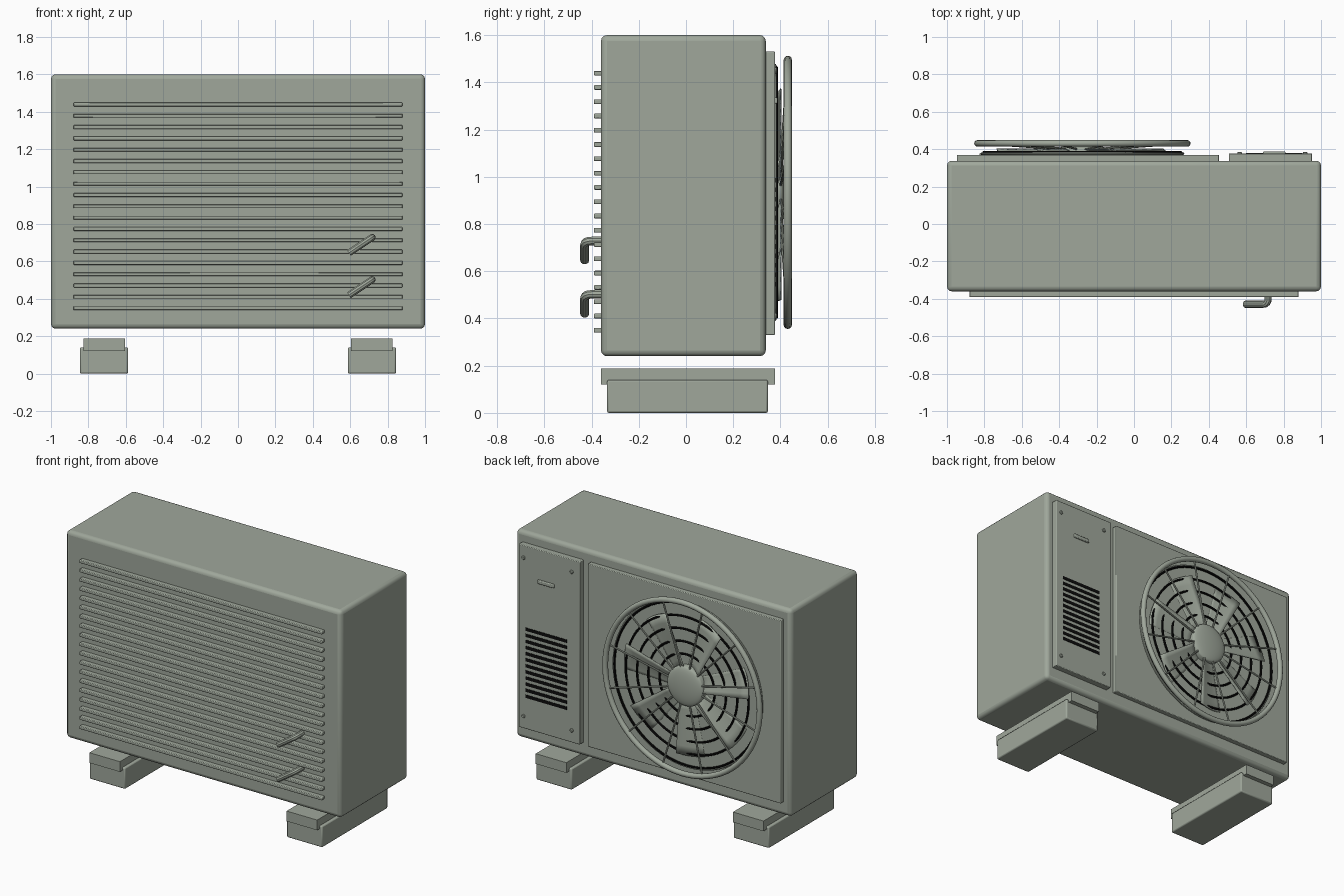
import bpy, bmesh, math
from mathutils import Vector

cube = bpy.data.objects.get("Cube")
if cube:
    bpy.data.objects.remove(cube, do_unlink=True)


def material(name, rgb):
    m = bpy.data.materials.new(name)
    m.use_nodes = True
    m.diffuse_color = (*rgb, 1)
    m.node_tree.nodes["Principled BSDF"].inputs["Base Color"].default_value = (*rgb, 1)
    return m


GREY = material("grey green paint", (0.35, 0.39, 0.33))
BLACK = material("black", (0.004, 0.004, 0.004))


def finish(name, bm, mat=GREY, bevel=0, segments=2, smooth=True):
    bmesh.ops.recalc_face_normals(bm, faces=bm.faces)
    mesh = bpy.data.meshes.new(name)
    bm.to_mesh(mesh)
    bm.free()
    ob = bpy.data.objects.new(name, mesh)
    bpy.context.collection.objects.link(ob)
    mesh.materials.append(mat)
    if bevel:
        mod = ob.modifiers.new("bevel", "BEVEL")
        mod.width, mod.segments = bevel, segments
    if smooth:
        bpy.ops.object.select_all(action="DESELECT")
        ob.select_set(True)
        bpy.context.view_layer.objects.active = ob
        bpy.ops.object.shade_smooth_by_angle(angle=math.radians(35))
    return ob


def box(name, x, y, z, mat=GREY, bevel=0, segments=2):
    """Box from three (low, high) ranges."""
    bm = bmesh.new()
    bmesh.ops.create_cube(bm, size=1)
    for v in bm.verts:
        v.co = Vector([lo + (hi - lo) * (c + 0.5) for c, (lo, hi) in zip(v.co, (x, y, z))])
    return finish(name, bm, mat, bevel, segments)


def lathe(name, profile, x, z, closed=False, mat=GREY, sides=64):
    """Turn (radius, y) points around an axis running along y."""
    bm = bmesh.new()
    vs = [bm.verts.new((x + r, y, z)) for r, y in profile]
    pairs = list(zip(vs, vs[1:])) + ([(vs[-1], vs[0])] if closed else [])
    edges = [bm.edges.new(p) for p in pairs]
    bmesh.ops.spin(bm, geom=vs + edges, cent=(x, 0, z), axis=(0, 1, 0),
                   angle=math.tau, steps=sides)
    bmesh.ops.remove_doubles(bm, verts=bm.verts, dist=1e-5)
    return finish(name, bm, mat)


def ring(name, radius, y, tube, mat=GREY, corners=8):
    section = [(radius + tube * math.cos(i * math.tau / corners),
                y + tube * math.sin(i * math.tau / corners)) for i in range(corners)]
    return lathe(name, section, FAN_X, FAN_Z, True, mat, 72)


def tube(name, points, radius):
    """Round capped tube through the points, as a mesh."""
    curve = bpy.data.curves.new(name, "CURVE")
    curve.dimensions = "3D"
    curve.bevel_depth, curve.bevel_resolution = radius, 3
    curve.use_fill_caps = True
    spline = curve.splines.new("POLY")
    spline.points.add(len(points) - 1)
    for p, co in zip(spline.points, points):
        p.co = (*co, 1)
    helper = bpy.data.objects.new(name + "_path", curve)
    bpy.context.collection.objects.link(helper)
    bpy.context.view_layer.update()
    mesh = bpy.data.meshes.new_from_object(
        helper.evaluated_get(bpy.context.evaluated_depsgraph_get()))
    bm = bmesh.new()
    bm.from_mesh(mesh)
    bpy.data.objects.remove(helper, do_unlink=True)
    return finish(name, bm)


# Casing
box("casing", (-1, 1), (-0.36, 0.338), (0.24, 1.6), bevel=0.025, segments=3)

# Feet with a rail on top
for side, s in (("right", -1), ("left", 1)):
    box(side + "_foot", sorted((s * 0.587, s * 0.845)), (-0.334, 0.347), (0, 0.14), bevel=0.008)
    box(side + "_foot_rail", sorted((s * 0.605, s * 0.827)), (-0.36, 0.377), (0.12, 0.187))

# Front fins
for i in range(19):
    z = 0.35 + i * 0.0605
    box(f"front_fin_{i + 1}", (-0.88, 0.88), (-0.39, -0.355), (z - 0.01, z + 0.01), bevel=0.004)

# Bent pipe stubs
for name, z in (("lower_pipe", 0.502), ("upper_pipe", 0.728)):
    start, corner = Vector((0.717, -0.34, z)), Vector((0.717, -0.429, z))
    end = Vector((0.593, -0.429, z - 0.083))
    a = corner + (start - corner).normalized() * 0.03
    b = corner + (end - corner).normalized() * 0.03
    bend = [a.lerp(corner, t).lerp(corner.lerp(b, t), t) for t in (0, 0.25, 0.5, 0.75, 1)]
    tube(name, [start] + bend + [end], 0.019)

# Back panels
box("fan_panel", (-0.946, 0.455), (0.33, 0.37), (0.33, 1.53), bevel=0.004)
box("service_panel", (0.508, 0.952), (0.33, 0.377), (0.33, 1.53), bevel=0.004)

# Service panel details
for i in range(12):
    z = 0.545 + i * 0.04
    box(f"vent_slot_{i + 1}", (0.6, 0.9), (0.374, 0.38), (z - 0.01, z + 0.01), BLACK)
box("service_handle", (0.69, 0.81), (0.37, 0.388), (1.31, 1.335), bevel=0.005)
for x in (0.565, 0.915):
    for z in (0.41, 1.45):
        lathe("panel_screw", [(0, 0.386), (0.008, 0.386), (0.012, 0.382), (0.012, 0.37)],
              x, z, sides=16)

# Fan guard
FAN_X, FAN_Z = -0.276, 0.934
ring("guard_outer_ring", 0.561, 0.431, 0.0175, corners=12)
ring("guard_base_ring", 0.538, 0.376, 0.007)
for i in range(5):
    ring(f"guard_ring_{i + 1}", 0.2 + i * 0.082, 0.383, 0.007, BLACK)


def polar(r, angle, y):
    return Vector((FAN_X - r * math.cos(angle), y, FAN_Z + r * math.sin(angle)))


for i in range(12):
    a = math.radians(15 + i * 30)
    tube(f"guard_spoke_{i + 1}", [polar(0.11, a, 0.4), polar(0.565, a, 0.431)], 0.006)

# Domed hub
dome = [(0.13 * math.sin(t * math.pi / 16), 0.4 + 0.025 * math.cos(t * math.pi / 16))
        for t in range(9)]
lathe("fan_hub", dome + [(0.13, 0.36)], FAN_X, FAN_Z, sides=48)

# Pitched fan blades
ROWS, COLS = 6, 6
for k in range(7):
    bm = bmesh.new()
    grid = []
    for i in range(ROWS + 1):
        r = 0.1 + 0.36 * i / ROWS
        half = 0.05 + 0.05 * i / ROWS
        row = []
        for j in range(COLS + 1):
            t = j / COLS
            angle = math.radians(17 + k * 360 / 7) + (1 - 2 * t) * half / r
            row.append(bm.verts.new(polar(r, angle, 0.366 + 0.036 * t ** 1.4)))
        grid.append(row)
    for i in range(ROWS):
        for j in range(COLS):
            bm.faces.new((grid[i][j], grid[i][j + 1], grid[i + 1][j + 1], grid[i + 1][j]))
    blade = finish(f"fan_blade_{k + 1}", bm)
    solid = blade.modifiers.new("thickness", "SOLIDIFY")
    solid.thickness, solid.offset = 0.006, 0
